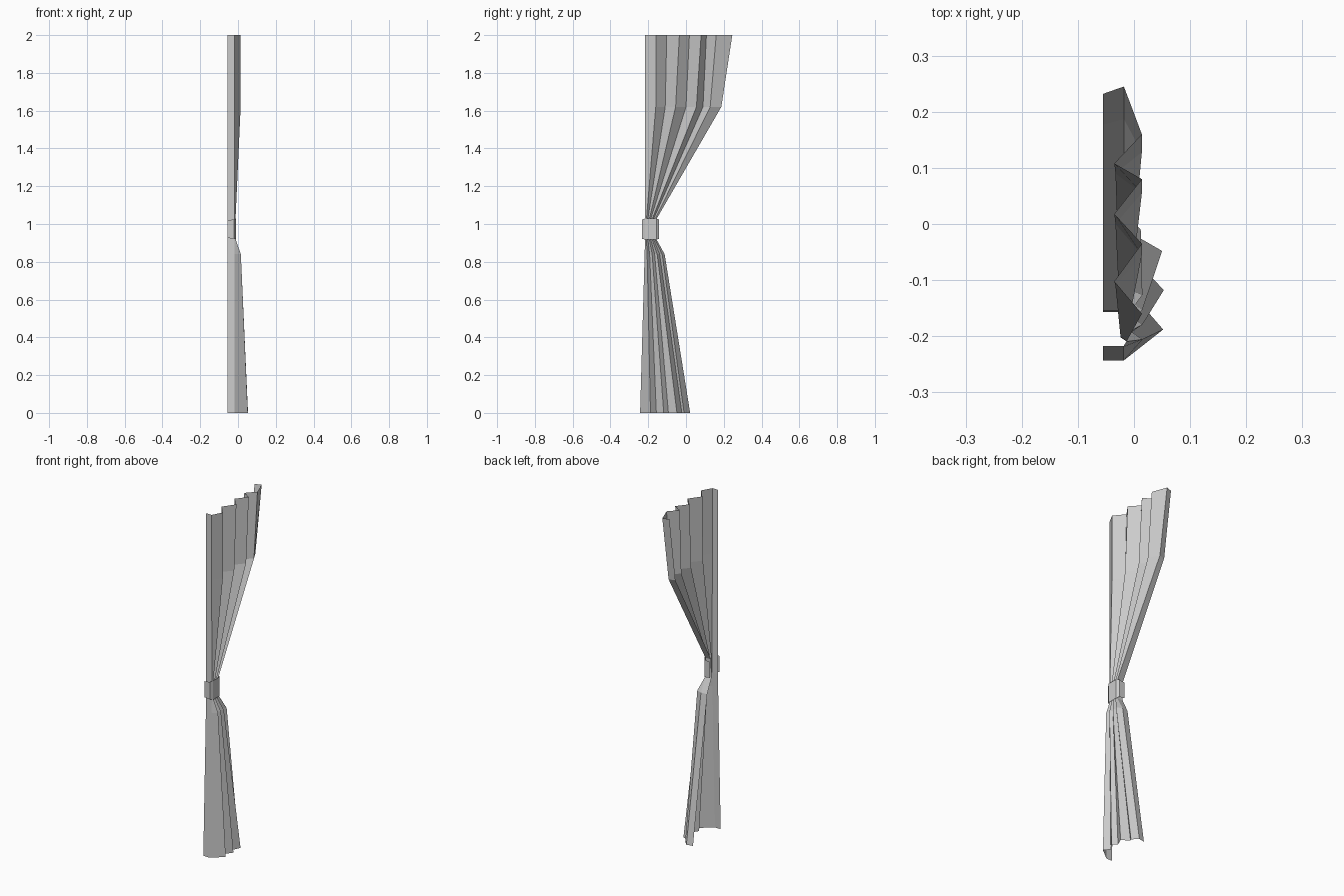
import bpy

if "Cube" in bpy.data.objects:
    bpy.data.objects.remove(bpy.data.objects["Cube"])


def loft(name, rings):
    """Skin a stack of open cross-sections [(x, y, z), ...] with flat quads."""
    n = len(rings[0])
    verts = [p for ring in rings for p in ring]
    faces = [(r * n + i, r * n + i + 1, (r + 1) * n + i + 1, (r + 1) * n + i)
             for r in range(len(rings) - 1) for i in range(n - 1)]
    mesh = bpy.data.meshes.new(name)
    mesh.from_pydata(verts, [], faces)
    mesh.update()
    obj = bpy.data.objects.new(name, mesh)
    bpy.context.collection.objects.link(obj)
    return obj


BACK, EDGE = -0.055, -0.018


def section(z, ys, xs, hem=0.0):
    """Pleated section: a return at each side and zigzag folds between."""
    pts = [(BACK, ys[0])] + list(zip([EDGE] + xs + [EDGE], ys)) + [(BACK, ys[-1] - hem)]
    return [(x, y, z) for x, y in pts]


def even(a, b):
    return [a + (b - a) * i / 8 for i in range(9)]


def zigzag(front, valley):
    return [valley if i % 2 else front for i in range(7)]


# Curtain cloth: flared top, gathered waist, narrower pleated skirt
top_y = [-0.218, -0.16, -0.102, -0.035, 0.018, 0.08, 0.108, 0.16, 0.245]
mid_y = [-0.218, -0.16, -0.11, -0.055, 0.0, 0.055, 0.09, 0.128, 0.187]
hem_y = [-0.243, -0.188, -0.157, -0.118, -0.093, -0.048, -0.022, -0.01, 0.022]
hem_x = [0.052, 0.025, 0.053, 0.03, 0.05, 0.005, 0.012]
loft("curtain", [
    section(0.0, hem_y, hem_x, 0.008),
    section(0.84, even(-0.219, -0.113), zigzag(0.015, -0.004), 0.005),
    section(0.92, even(-0.217, -0.157), zigzag(-0.013, -0.024)),
    section(1.03, even(-0.217, -0.154), zigzag(-0.013, -0.024)),
    section(1.62, mid_y, zigzag(0.014, -0.033), 0.01),
    section(2.0, top_y, zigzag(0.014, -0.035), 0.013),
])

# Tieback band: open strip wrapped round the waist, slightly narrower at its ends
band = [(-0.055, -0.232, 0.047), (-0.02, -0.232, 0.051), (-0.01, -0.216, 0.056),
        (-0.01, -0.156, 0.056), (-0.02, -0.142, 0.051), (-0.055, -0.142, 0.047)]
loft("tieback", [[(x, y, 0.973 + s * h) for x, y, h in band] for s in (-1, 1)])
